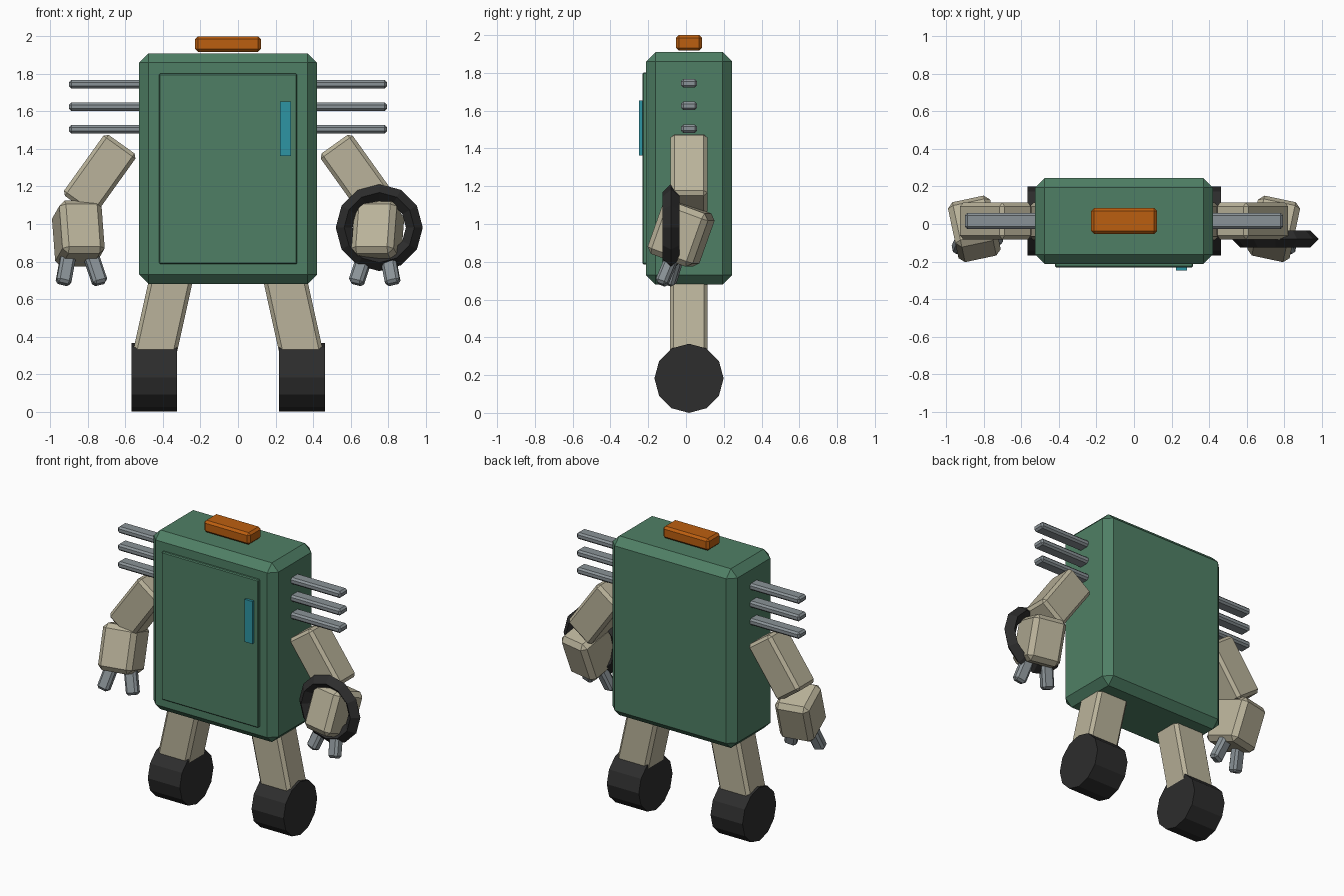
import bpy, bmesh
from math import radians
from mathutils import Matrix, Vector

if "Cube" in bpy.data.objects:
    bpy.data.objects.remove(bpy.data.objects["Cube"])

CX, CY = -0.053, 0.016  # symmetry centre of the cabinet


def material(name, rgb):
    m = bpy.data.materials.new(name)
    m.diffuse_color = (*rgb, 1)
    m.use_nodes = True
    m.node_tree.nodes["Principled BSDF"].inputs["Base Color"].default_value = m.diffuse_color
    return m


GREEN = material("cabinet_green", (0.078, 0.213, 0.130))
TAN = material("warm_tan", (0.49, 0.45, 0.325))
BLACK = material("rubber_black", (0.026, 0.026, 0.026))
GREY = material("steel_grey", (0.255, 0.29, 0.31))
ORANGE = material("lamp_orange", (0.50, 0.113, 0.005))
TEAL = material("handle_teal", (0.027, 0.30, 0.37))


def finish(name, bm, mat, matrix):
    bmesh.ops.recalc_face_normals(bm, faces=bm.faces[:])
    me = bpy.data.meshes.new(name)
    bm.to_mesh(me)
    bm.free()
    me.materials.append(mat)
    ob = bpy.data.objects.new(name, me)
    ob.matrix_world = matrix
    bpy.context.collection.objects.link(ob)
    return ob


def rot(angle, axis):
    return Matrix.Rotation(radians(angle), 4, axis)


def block(name, size, mat, matrix, chamfer=0.0):
    """Box with single-step chamfered edges."""
    bm = bmesh.new()
    bmesh.ops.create_cube(bm, size=1)
    bmesh.ops.scale(bm, vec=size, verts=bm.verts[:])
    if chamfer:
        bmesh.ops.bevel(bm, geom=bm.edges[:], offset=chamfer, segments=1,
                        profile=0.5, affect='EDGES')
    return finish(name, bm, mat, matrix)


def at(x, y, z):
    return Matrix.Translation((x, y, z))


# Cabinet body, door, handle and roof lamp
block("cabinet_body", (0.947, 0.456, 1.23), GREEN, at(CX, CY, 1.295), 0.05)
block("door", (0.736, 0.04, 1.015), GREEN, at(CX, -0.211, 1.294), 0.006)
block("door_handle", (0.058, 0.03, 0.292), TEAL, at(0.253, -0.233, 1.508))
block("roof_lamp", (0.35, 0.138, 0.082), ORANGE, at(CX, CY, 1.959), 0.015)

for s, side in ((-1, "left"), (1, "right")):
    # Three side rods
    for i, z in enumerate((1.505, 1.625, 1.745)):
        block(f"{side}_rod_{i + 1}", (0.42, 0.085, 0.045), GREY,
              at(CX + s * 0.637, CY, z), 0.012)

    # Upper arm
    block(f"{side}_upper_arm", (0.21, 0.195, 0.40), TAN,
          at(CX + s * 0.684, CY, 1.263) @ rot(-s * 35.6, 'Y'), 0.02)

    # Hand, turned inward and tipped forward, with two splayed fingers
    hand = at(CX + s * 0.798, -0.026, 0.949) @ rot(-s * 12, 'Z') @ rot(-20, 'X')
    block(f"{side}_hand", (0.23, 0.26, 0.30), TAN, hand, 0.03)
    for k, label in ((-1, "a"), (1, "b")):
        block(f"{side}_finger_{label}", (0.08, 0.065, 0.18), GREY,
              hand @ at(k * 0.08, 0.01, -0.195) @ rot(-k * 14, 'Y'), 0.015)

    # Leg
    block(f"{side}_leg", (0.23, 0.2, 0.49), TAN,
          at(CX + s * 0.347, CY - 0.002, 0.51) @ rot(-s * 12.5, 'Y'), 0.02)

    # Twelve-sided wheel foot
    bm = bmesh.new()
    bmesh.ops.create_cone(bm, cap_ends=True, segments=12, radius1=0.183,
                          radius2=0.183, depth=0.243)
    finish(f"{side}_wheel", bm, BLACK,
           at(CX + s * 0.394, CY, 0.183) @ rot(90, 'Y'))

# Ring around the right hand: diamond section swept in twelve steps
bm = bmesh.new()
major, minor, steps = 0.187, 0.045, 12
section = ((major + minor, 0), (major, minor), (major - minor, 0), (major, -minor))
loops = [[bm.verts.new(rot(360 * i / steps, 'Y') @ Vector((r, y, 0)))
          for r, y in section] for i in range(steps)]
for i in range(steps):
    a, b = loops[i], loops[(i + 1) % steps]
    for j in range(4):
        k = (j + 1) % 4
        bm.faces.new((a[j], a[k], b[k], b[j]))
finish("hand_ring", bm, BLACK, at(0.753, -0.08, 0.981))
